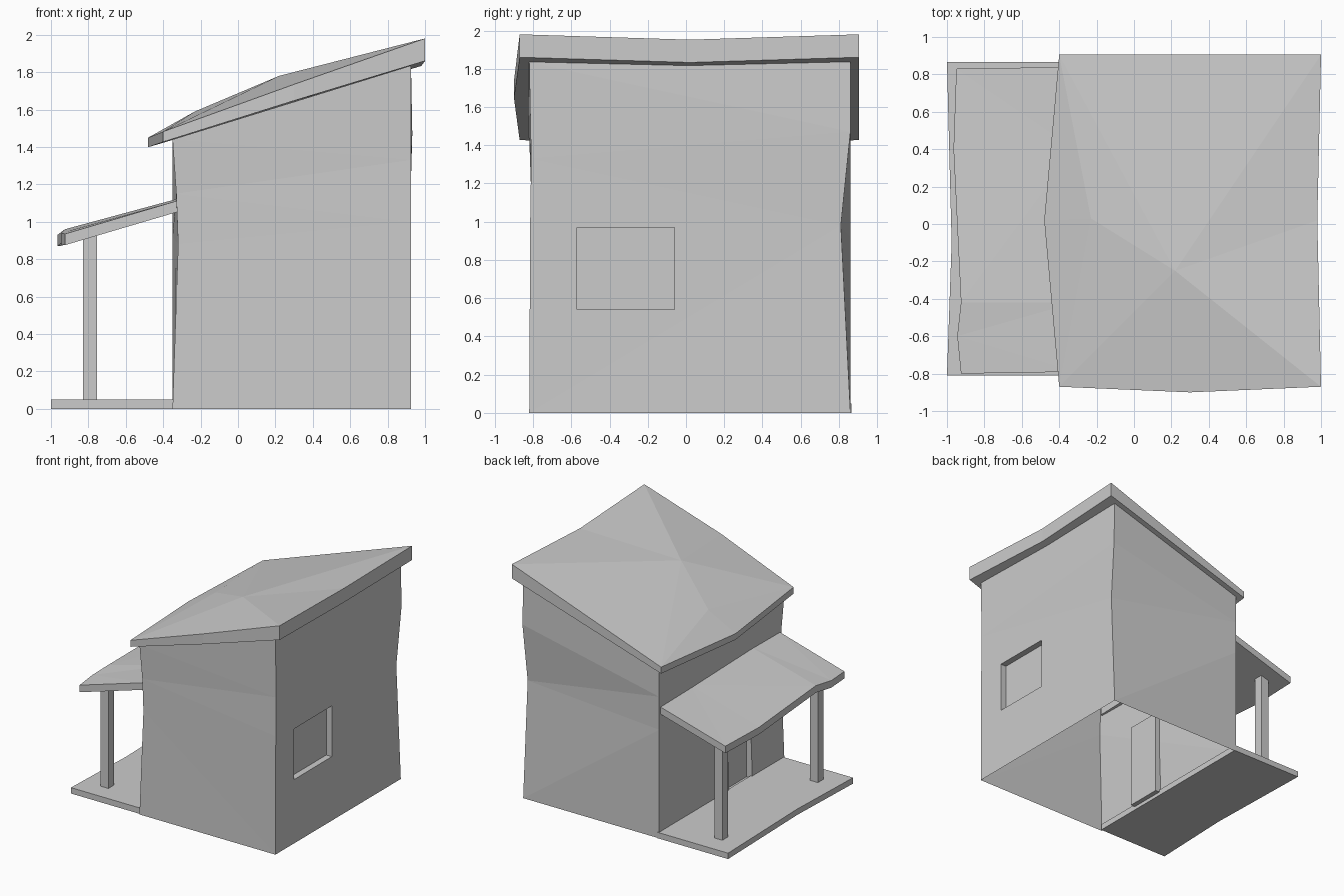
import bpy, bmesh
from mathutils import Vector

if "Cube" in bpy.data.objects:
    bpy.data.objects.remove(bpy.data.objects["Cube"])


def make(name, verts, faces):
    mesh = bpy.data.meshes.new(name)
    mesh.from_pydata(verts, [], faces)
    bm = bmesh.new()
    bm.from_mesh(mesh)
    bmesh.ops.triangulate(bm, faces=[f for f in bm.faces if len(f.verts) == 4])
    bmesh.ops.recalc_face_normals(bm, faces=bm.faces)
    bm.to_mesh(mesh)
    bm.free()
    ob = bpy.data.objects.new(name, mesh)
    bpy.context.collection.objects.link(ob)
    return ob


def box(name, lo, hi):
    v = [(x, y, z) for z in (lo[2], hi[2])
         for x, y in ((lo[0], lo[1]), (hi[0], lo[1]), (hi[0], hi[1]), (lo[0], hi[1]))]
    f = [(0, 1, 2, 3), (4, 5, 6, 7)] + [(i, (i + 1) % 4, (i + 1) % 4 + 4, i + 4) for i in range(4)]
    return make(name, v, f)


def slab(name, rim, thickness, inner=(), top=None):
    """Closed slab: rim of top points, thickness(x), optional inner top points and faces."""
    n, m = len(rim), len(rim) + len(inner)
    v = list(rim) + list(inner) + [(x, y, z - thickness(x)) for x, y, z in rim]
    f = list(top or [tuple(range(n))]) + [tuple(range(m, m + n))]
    f += [(i, (i + 1) % n, m + (i + 1) % n, m + i) for i in range(n)]
    return make(name, v, f)


# House walls: rings of crooked corners, front-left, front-right, back-right, back-left
rings = [
    [(-.35, -.82, 0), (.925, -.82, 0), (.925, .86, 0), (-.35, .86, 0)],
    [(-.32, -.81, .88), (.925, -.815, 1.0), (.918, .81, .98), (-.35, .86, .92)],
    [(-.33, -.81, 1.15), (.925, -.81, 1.33), (.932, .86, 1.47), (-.35, .86, 1.2)],
    [(-.35, -.82, 1.44), (.925, -.82, 1.835), (.925, .86, 1.835), (-.35, .86, 1.44)],
]
faces = [(0, 1, 2, 3), (12, 13, 14, 15)]
for r in range(0, 12, 4):
    faces += [(r + i, r + (i + 1) % 4, r + 4 + (i + 1) % 4, r + 4 + i) for i in range(4)]
walls = make("house_walls", [p for ring in rings for p in ring], faces)

# Window and door recesses
for name, lo, hi in (("window_cutter", (.87, -.57, .54), (1.1, -.06, .97)),
                     ("door_cutter", (-.6, -.39, .03), (-.295, -.08, .75))):
    cutter = box(name, lo, hi)
    cutter.hide_render = True
    mod = walls.modifiers.new(name, 'BOOLEAN')
    mod.operation = 'DIFFERENCE'
    mod.solver = 'EXACT'
    mod.object = cutter
    bpy.context.view_layer.objects.active = walls
    bpy.ops.object.modifier_apply(modifier=mod.name)
    bpy.data.objects.remove(cutter)

# The house shell is open below and under the roof
bm = bmesh.new()
bm.from_mesh(walls.data)
caps = [f for f in bm.faces if abs(f.normal.z) > .7
        and (f.calc_center_median().z < .01 or f.calc_center_median().z > 1.4)]
bmesh.ops.delete(bm, geom=caps, context='FACES')
bm.to_mesh(walls.data)
bm.free()

# Main roof: sagging, uneven slab that thins towards the low eave
slab("main_roof",
     [(-.40, -.87, 1.482), (.30, -.90, 1.735), (1, -.87, 1.98), (.98, .02, 1.952),
      (1, .905, 1.98), (-.40, .905, 1.482), (-.48, .02, 1.45)],
     lambda x: .055 + .065 * (x + .4) / 1.4,
     inner=[(.22, -.25, 1.78), (-.23, .03, 1.59)],
     top=[(0, 1, 7), (1, 2, 7), (2, 3, 7), (3, 4, 7), (4, 5, 7), (5, 8, 7),
          (5, 6, 8), (6, 0, 8), (0, 7, 8)])

# Porch deck
slab("porch_deck", [(-1, -.81, .05), (-.335, -.81, .05), (-.335, .865, .05),
                    (-1, .865, .05), (-.975, -.1, .05)], lambda x: .05)

# Porch roof: wavy low edge, upper edge let into the wall
front = [(-.95, .83, .93), (-.965, .4, .93), (-.925, -.42, .96),
         (-.945, -.6, .94), (-.925, -.80, .935)]
slab("porch_roof", front + [(-.315, -.79, 1.115), (-.315, -.42, 1.125),
                            (-.315, .4, 1.115), (-.315, .84, 1.115)],
     lambda x: .06,
     top=[(0, 1, 7, 8), (1, 2, 6, 7), (2, 3, 6), (3, 4, 5, 6)])

# Porch posts
for side, y in (("front", -.62), ("back", .66)):
    box(side + "_porch_post", (-.83, y - .038, 0), (-.755, y + .038, .93))
